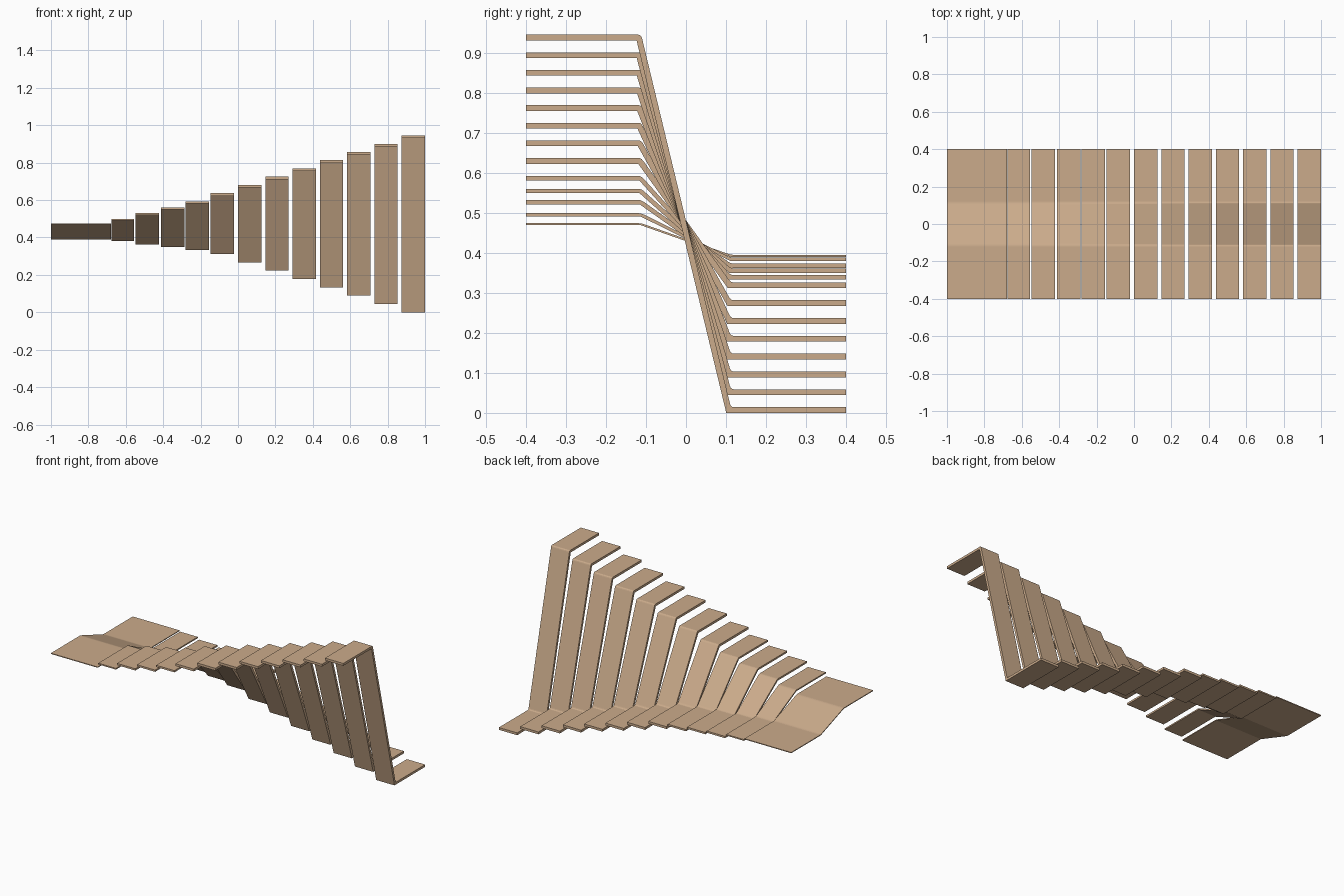
import bpy, bmesh, math

if "Cube" in bpy.data.objects:
    bpy.data.objects.remove(bpy.data.objects["Cube"])

wood = bpy.data.materials.new("light_wood")
wood.diffuse_color = (0.60, 0.41, 0.26, 1)
wood.use_nodes = True
wood.node_tree.nodes["Principled BSDF"].inputs["Base Color"].default_value = wood.diffuse_color

HALF_DEPTH = 0.4
BEND = 0.112      # y of the two bends in each slat

# x start, x end, front top height, back top height, thickness
SLATS = [
    (-1.000, -0.680, 0.474, 0.395, 0.005),
    (-0.676, -0.555, 0.499, 0.388, 0.008),
    (-0.547, -0.422, 0.532, 0.373, 0.011),
    (-0.412, -0.287, 0.560, 0.361, 0.011),
    (-0.280, -0.155, 0.592, 0.344, 0.011),
    (-0.147, -0.022, 0.637, 0.326, 0.0145),
]
# the wider-spaced slats rise and fall in even steps
for i in range(7):
    x = 0.0 + i * 0.1458
    SLATS.append((x, x + 0.125, 0.681 + i * 0.044, 0.2815 - i * 0.0445, 0.0145))


def rounded(before, corner, after, steps=3):
    """Points of a small quadratic curve around a bend."""
    pts = []
    for k in range(steps + 1):
        t = k / steps
        pts.append(tuple((1 - t) ** 2 * a + 2 * t * (1 - t) * b + t * t * c
                         for a, b, c in zip(before, corner, after)))
    return pts


def slat_profile(zf, zb, t):
    """Side profile: flat front tread, sloping web, flat back tread."""
    ang = math.atan2(zf - zb, 2 * BEND)
    dy, dz = 0.009 * math.cos(ang), 0.009 * math.sin(ang)
    shift = t * math.tan(ang / 2)
    top = [(-HALF_DEPTH, zf)]
    top += rounded((-BEND - 0.007, zf), (-BEND, zf), (-BEND + dy, zf - dz))
    top += rounded((BEND - dy, zb + dz), (BEND, zb), (BEND + 0.007, zb))
    top += [(HALF_DEPTH, zb)]
    under = [(HALF_DEPTH, zb - t), (BEND - shift, zb - t),
             (-BEND - shift, zf - t), (-HALF_DEPTH, zf - t)]
    return top + under


def make_slat(name, x0, x1, zf, zb, t):
    bm = bmesh.new()
    face = bm.faces.new([bm.verts.new((x0, y, z)) for y, z in slat_profile(zf, zb, t)])
    ext = bmesh.ops.extrude_face_region(bm, geom=[face])
    verts = [g for g in ext["geom"] if isinstance(g, bmesh.types.BMVert)]
    bmesh.ops.translate(bm, verts=verts, vec=(x1 - x0, 0, 0))
    # split the concave side caps cleanly
    bmesh.ops.triangulate(bm, faces=[f for f in bm.faces if len(f.verts) > 4])
    bmesh.ops.recalc_face_normals(bm, faces=bm.faces[:])
    me = bpy.data.meshes.new(name)
    bm.to_mesh(me)
    bm.free()
    me.materials.append(wood)
    ob = bpy.data.objects.new(name, me)
    bpy.context.collection.objects.link(ob)


for n, spec in enumerate(SLATS):
    make_slat("wide_end_slat" if n == 0 else f"slat_{n:02d}", *spec)
